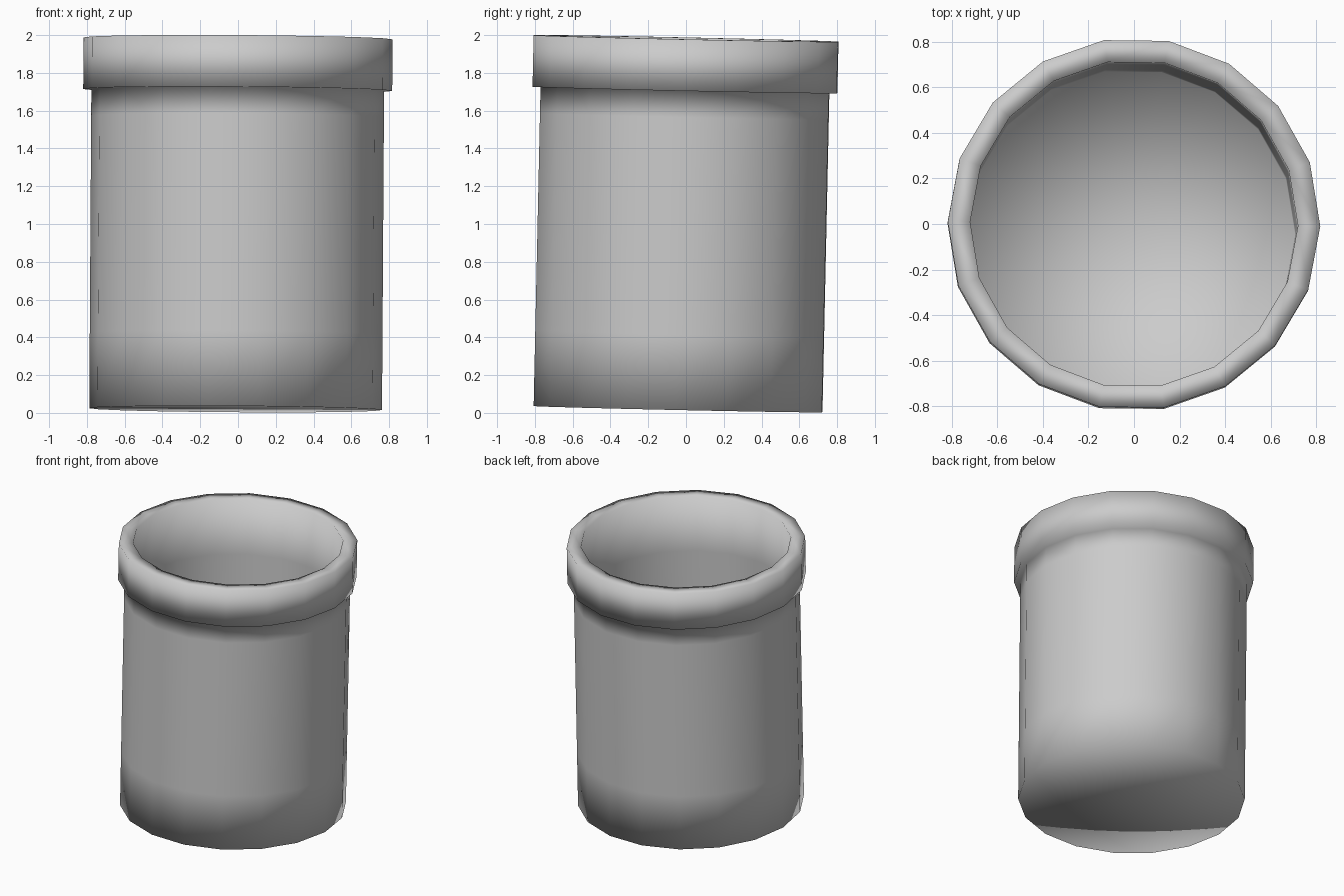
import bpy
import math
from mathutils import Vector

if "Cube" in bpy.data.objects:
    bpy.data.objects.remove(bpy.data.objects["Cube"], do_unlink=True)

SIDES = 18
TURN = math.radians(-0.7)

# Plain grey clay
clay = bpy.data.materials.new("grey_clay")
clay.use_nodes = True
GREY = (0.6, 0.6, 0.6, 1.0)
clay.diffuse_color = GREY
clay.node_tree.nodes["Principled BSDF"].inputs["Base Color"].default_value = GREY


def lathe(name, profile):
    """Revolve (radius, height) points; both ends close as fans on the axis."""
    verts = [Vector((0, 0, profile[0][1]))]
    for radius, height in profile:
        for i in range(SIDES):
            a = TURN + math.tau * i / SIDES
            verts.append(Vector((radius * math.cos(a), radius * math.sin(a), height)))
    verts.append(Vector((0, 0, profile[-1][1])))

    def at(ring, i):
        return 1 + ring * SIDES + i % SIDES

    last = len(profile) - 1
    faces = []
    for i in range(SIDES):
        faces.append((0, at(0, i + 1), at(0, i)))
        for k in range(last):
            faces.append((at(k, i), at(k, i + 1), at(k + 1, i + 1), at(k + 1, i)))
        faces.append((at(last, i), at(last, i + 1), len(verts) - 1))
    mesh = bpy.data.meshes.new(name)
    mesh.from_pydata(verts, [], faces)
    mesh.shade_smooth()
    mesh.materials.append(clay)
    obj = bpy.data.objects.new(name, mesh)
    bpy.context.collection.objects.link(obj)
    return obj


# Outer wall, raised collar, mouth and hollow inside in one profile
pot = lathe("pot", [
    (0.775, 0), (0.775, 0.4), (0.775, 1.55), (0.775, 1.69),
    (0.818, 1.69), (0.818, 1.963),
    (0.72, 1.963), (0.72, 1.55), (0.72, 0.4), (0.72, 0.06),
])

# The pot leans slightly back
pot.rotation_euler = (-0.0216, 0.0065, 0)
pot.location = (-0.0125, -0.042, 0.02)
